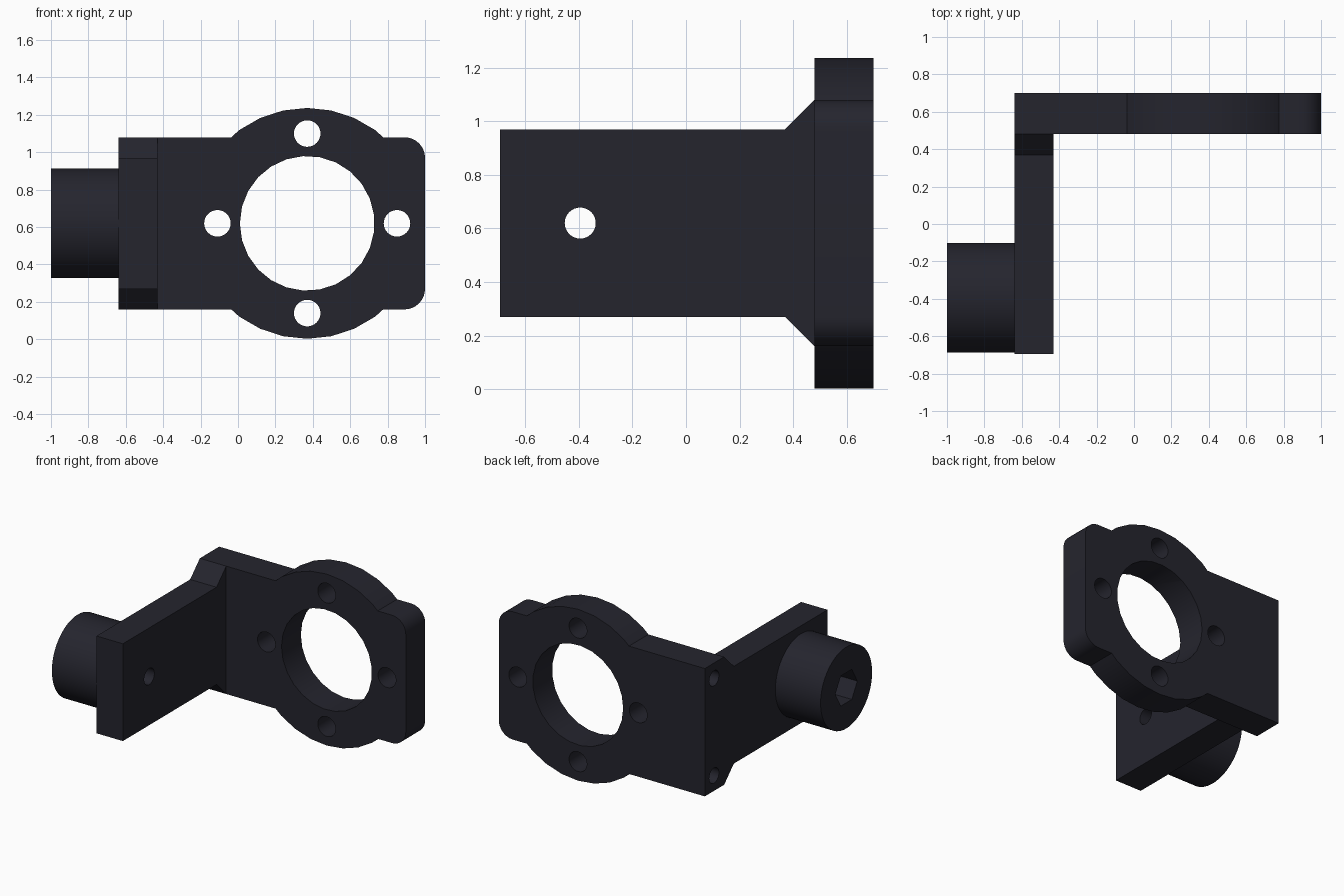
import bpy
import bmesh
from math import cos, sin, pi, radians
from mathutils import Matrix, Vector

cube = bpy.data.objects.get("Cube")
if cube:
    bpy.data.objects.remove(cube, do_unlink=True)

black = bpy.data.materials.new("black plastic")
black.use_nodes = True
colour = (0.018, 0.018, 0.027, 1)
black.diffuse_color = colour
black.node_tree.nodes["Principled BSDF"].inputs["Base Color"].default_value = colour

MID_Z = 0.62                 # height of the symmetry plane
RING_X = 0.37                # centre of the ring
BACK, FRONT = 0.70, 0.48     # faces of the ring plate
OUTER, INNER = -0.64, -0.43  # faces of the side arm
BOSS_Y = -0.395


def prism(name, outline, axis, start, end):
    """Extrude a closed outline along x (points are y, z) or y (points are x, z)."""
    place = (lambda a, b: (start, a, b)) if axis == "x" else (lambda a, b: (a, start, b))
    shift = Vector((end - start, 0, 0)) if axis == "x" else Vector((0, end - start, 0))
    bm = bmesh.new()
    face = bm.faces.new([bm.verts.new(place(a, b)) for a, b in outline])
    new = bmesh.ops.extrude_face_region(bm, geom=[face])["geom"]
    bmesh.ops.translate(bm, vec=shift, verts=[v for v in new if isinstance(v, bmesh.types.BMVert)])
    bmesh.ops.recalc_face_normals(bm, faces=bm.faces)
    mesh = bpy.data.meshes.new(name)
    bm.to_mesh(mesh)
    bm.free()
    mesh.materials.append(black)
    obj = bpy.data.objects.new(name, mesh)
    bpy.context.collection.objects.link(obj)
    return obj


def circle(a, b, radius, sides, turn=0.0):
    return [(a + radius * cos(turn + 2 * pi * i / sides),
             b + radius * sin(turn + 2 * pi * i / sides)) for i in range(sides)]


def combine(body, tool, operation):
    bpy.context.view_layer.objects.active = body
    mod = body.modifiers.new(operation.lower(), "BOOLEAN")
    mod.operation = operation
    mod.solver = "EXACT"
    mod.object = tool
    bpy.ops.object.modifier_apply(modifier=mod.name)
    bpy.data.objects.remove(tool, do_unlink=True)


# Ring plate with two rounded corners
half, corner = 0.46, 0.11
outline = [(OUTER, MID_Z + half), (OUTER, MID_Z - half)]
for side in (-1, 1):
    for i in range(9):
        t = radians((-90 if side < 0 else 0) + i * 90 / 8)
        outline.append((1 - corner + corner * cos(t),
                        MID_Z + side * (half - corner) + corner * sin(t)))
body = prism("bracket", outline, "y", FRONT, BACK)

# Ring around the bore
ring = prism("ring", circle(RING_X, MID_Z, 0.617, 30, pi / 2), "y", FRONT, BACK)
combine(body, ring, "UNION")

# Side arm, flared where it meets the plate
profile = [(-0.695, -0.35), (0.37, -0.35), (FRONT, -half), (0.6, -half),
           (0.6, half), (FRONT, half), (0.37, 0.35), (-0.695, 0.35)]
arm = prism("side_arm", [(y, MID_Z + z) for y, z in profile], "x", OUTER, INNER)
combine(body, arm, "UNION")

# Round boss on the outside of the arm
boss = prism("boss", circle(BOSS_Y, MID_Z, 0.293, 64), "x", -1, OUTER + 0.05)
combine(body, boss, "UNION")

# Large bore and its four screw holes
combine(body, prism("bore", circle(RING_X, MID_Z, 0.36, 25, pi), "y", 0.4, 0.8), "DIFFERENCE")
for i in range(4):
    a = i * pi / 2
    hole = circle(RING_X + 0.48 * cos(a), MID_Z + 0.48 * sin(a), 0.071, 32)
    combine(body, prism("screw_hole", hole, "y", 0.4, 0.8), "DIFFERENCE")

# Boss through hole and hexagonal nut pocket
combine(body, prism("axle_hole", circle(BOSS_Y, MID_Z, 0.058, 32), "x", -1.1, -0.3), "DIFFERENCE")
combine(body, prism("nut_pocket", circle(BOSS_Y, MID_Z, 0.125, 6), "x", -1.1, -0.75), "DIFFERENCE")

# Blind holes in the end of the ring plate
for side in (-1, 1):
    hole = circle(0.595, MID_Z + side * 0.35, 0.055, 24)
    combine(body, prism("end_hole", hole, "x", -0.8, -0.25), "DIFFERENCE")

# Smooth the fine curves, keep the facets and edges sharp
bpy.ops.object.select_all(action="DESELECT")
body.select_set(True)
bpy.context.view_layer.objects.active = body
bpy.ops.object.shade_smooth_by_angle(angle=radians(20))
